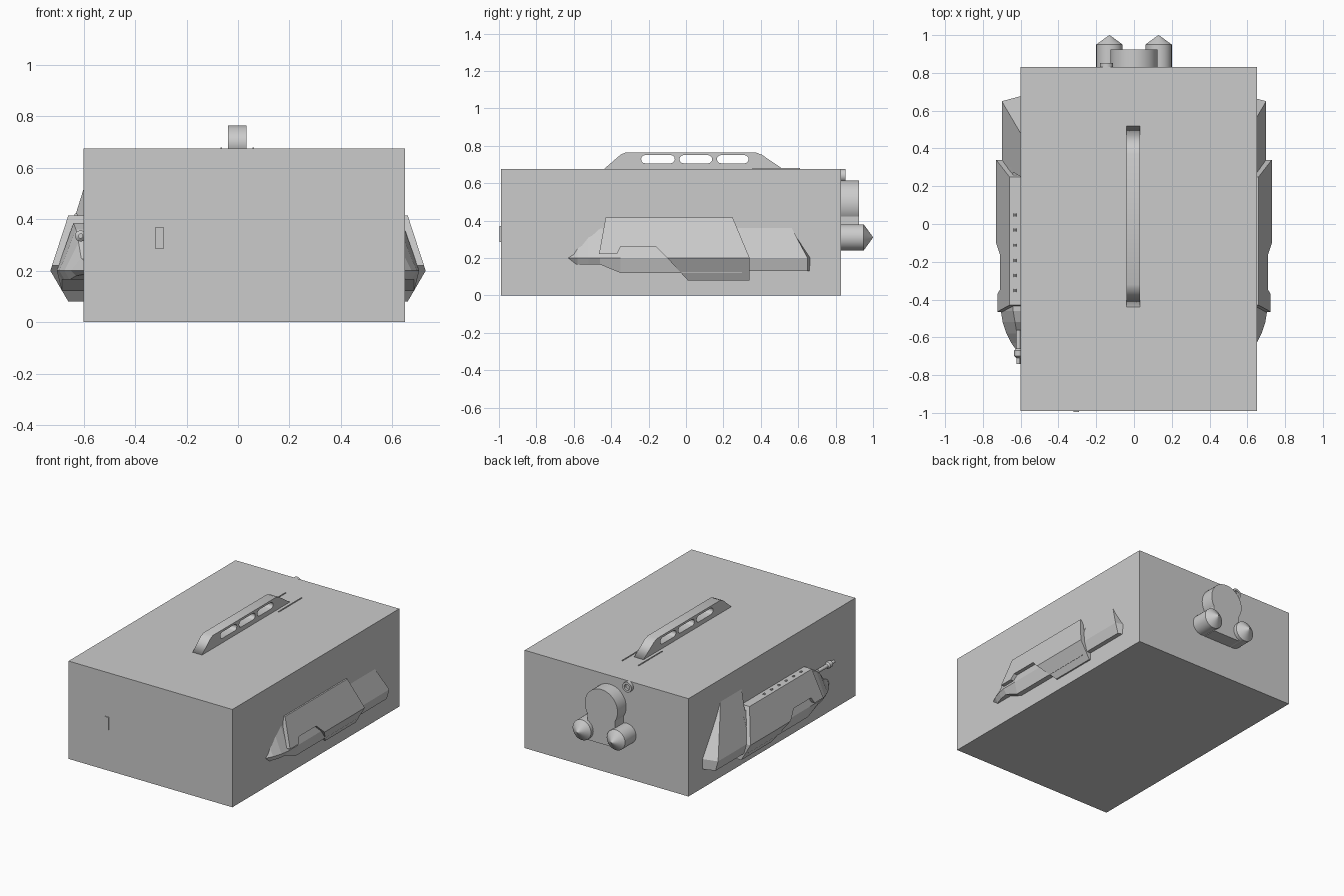
import bpy, bmesh, math
from mathutils import Matrix, Vector

cube = bpy.data.objects.get("Cube")
if cube:
    bpy.data.objects.remove(cube, do_unlink=True)

GREY = (0.6, 0.6, 0.6, 1)
mat = bpy.data.materials.new("light grey")
mat.use_nodes = True
mat.diffuse_color = GREY
mat.node_tree.nodes["Principled BSDF"].inputs["Base Color"].default_value = GREY


def finish(name, bm, mirrored=False):
    bmesh.ops.recalc_face_normals(bm, faces=bm.faces)
    mesh = bpy.data.meshes.new(name)
    bm.to_mesh(mesh)
    bm.free()
    mesh.materials.append(mat)
    obj = bpy.data.objects.new(name, mesh)
    bpy.context.collection.objects.link(obj)
    if mirrored:
        obj.modifiers.new("both_sides", 'MIRROR')
    return obj


def box(name, x, y, z):
    bm = bmesh.new()
    size = Vector((x[1] - x[0], y[1] - y[0], z[1] - z[0]))
    mid = Vector((sum(x), sum(y), sum(z))) / 2
    bmesh.ops.create_cube(bm, size=1, matrix=Matrix.Translation(mid) @ Matrix.Diagonal(size.to_4d()))
    return finish(name, bm)


def loft(name, rings, mirrored=False):
    """Skin a list of equal-length rings and cap both ends."""
    bm = bmesh.new()
    loops = [[bm.verts.new(p) for p in ring] for ring in rings]
    n = len(loops[0])
    for a, b in zip(loops, loops[1:]):
        for i in range(n):
            j = (i + 1) % n
            bm.faces.new((a[i], a[j], b[j], b[i]))
    bm.faces.new(loops[0])
    bm.faces.new(loops[-1])
    return finish(name, bm, mirrored)


def panel(name, outline, low, high, flare=0):
    """Side plate: a y-z outline lying on the slope low -> high, given as (x, z)."""
    def slope_x(z):
        return low[0] + (high[0] - low[0]) * (z - low[1]) / (high[1] - low[1])
    outer = [(slope_x(z), y, z) for y, z in outline]
    inner = [(0.55, y + (flare if y > 0.6 else 0), z) for y, z in outline]
    return loft(name, [outer, inner], True)


def turned(name, x, z, profile, sides=32, mirrored=False):
    """Round part along y, from (y, radius) pairs."""
    rings = [[(x + r * math.cos(t), y, z + r * math.sin(t))
              for t in (math.tau * i / sides for i in range(sides))] for y, r in profile]
    obj = loft(name, rings, mirrored)
    bpy.ops.object.select_all(action='DESELECT')
    obj.select_set(True)
    bpy.context.view_layer.objects.active = obj
    bpy.ops.object.shade_smooth_by_angle(angle=math.radians(35))
    return obj


# Main case
box("case", (-0.6, 0.65), (-0.99, 0.83), (0, 0.675))

# Side hulls: outer shell with a stepped notch, above and below the ridge
panel("shell_upper", [(-0.43, 0.415), (0.25, 0.415), (0.34, 0.2), (-0.1, 0.2),
                      (-0.16, 0.26), (-0.35, 0.26), (-0.37, 0.22), (-0.465, 0.22)],
      (0.73, 0.2), (0.66, 0.415))
panel("shell_lower", [(-0.1, 0.2), (0.34, 0.2), (0.34, 0.08), (0.01, 0.08)],
      (0.73, 0.2), (0.66, 0.08))

# Tail section behind the shell
panel("tail_upper", [(0.31, 0.2), (0.65, 0.2), (0.48, 0.52), (0.25, 0.52)],
      (0.7, 0.2), (0.6, 0.52), 0.04)
panel("tail_lower", [(0.31, 0.2), (0.65, 0.2), (0.65, 0.13), (0.31, 0.13)],
      (0.7, 0.2), (0.68, 0.13), 0.04)

# Core and tapered nose, as (y, shoulder x, shoulder z, ridge x, keel z)
stations = [(-0.7, 0.59, 0.23, 0.6, 0.19), (-0.63, 0.61, 0.25, 0.65, 0.18),
            (-0.58, 0.62, 0.31, 0.675, 0.165), (-0.52, 0.63, 0.36, 0.695, 0.165),
            (-0.46, 0.64, 0.385, 0.705, 0.165), (-0.35, 0.64, 0.39, 0.705, 0.12),
            (0.3, 0.64, 0.39, 0.705, 0.12)]
loft("hull_core", [[(0.55, y, top), (sx, y, top), (rx, y, 0.2), (rx - 0.02, y, keel), (0.55, y, keel)]
                   for y, sx, top, rx, keel in stations], True)

# Small nozzle at the nose and rivets on the shoulder
turned("nose_nozzle", 0.612, 0.335, [(-0.56, 0.012), (-0.66, 0.012), (-0.67, 0.022),
                                     (-0.7, 0.022), (-0.71, 0.01), (-0.74, 0.01)], 12, True)
for i in range(6):
    y = -0.36 + i * 0.08
    turned("shoulder_rivet", 0.63, 0.416, [(y, 0.007), (y + 0.015, 0.007)], 8, True)

# Handle with three rounded slots, filled from a flat outline
curve = bpy.data.curves.new("handle_outline", 'CURVE')
curve.dimensions = '2D'
curve.fill_mode = 'BOTH'
curve.extrude = 0.036


def add_outline(points):
    spline = curve.splines.new('POLY')
    spline.points.add(len(points) - 1)
    for point, (u, v) in zip(spline.points, points):
        point.co = (u, v, 0, 1)
    spline.use_cyclic_u = True


add_outline([(-0.44, 0.674), (-0.35, 0.752), (-0.32, 0.765), (0.37, 0.765), (0.405, 0.752), (0.52, 0.674)])
R = 0.022
for start, end in ((-0.24, -0.06), (-0.035, 0.14), (0.165, 0.335)):
    slot = []
    for centre, first in ((end - R, -90), (start + R, 90)):
        for k in range(7):
            a = math.radians(first + 30 * k)
            slot.append((centre + R * math.cos(a), 0.728 + R * math.sin(a)))
    add_outline(slot)
source = bpy.data.objects.new("handle_outline", curve)
bpy.context.collection.objects.link(source)
bpy.context.view_layer.update()
bm = bmesh.new()
evaluated = source.evaluated_get(bpy.context.evaluated_depsgraph_get())
bm.from_mesh(evaluated.to_mesh())
evaluated.to_mesh_clear()
bpy.data.objects.remove(source, do_unlink=True)
bmesh.ops.remove_doubles(bm, verts=bm.verts, dist=0.0001)
for v in bm.verts:
    v.co = (v.co.z - 0.003, v.co.x, v.co.y)
finish("handle", bm)

# Thin rails beside the handle
for x in (-0.065, 0.06):
    box("handle_rail", (x - 0.003, x + 0.003), (0.355, 0.61), (0.67, 0.68))

# Rear fitting: round housing, neck, two pointed feet and a small ring
turned("rear_housing", 0, 0.49, [(0.8, 0.125), (0.925, 0.125)], 40)
box("rear_neck", (-0.105, 0.105), (0.8, 0.925), (0.24, 0.43))
turned("pointed_foot", 0.13, 0.31, [(0.8, 0.07), (0.95, 0.07), (1.0, 0.001)], 32, True)
turned("rear_ring", -0.145, 0.64, [(0.82, 0.035), (0.852, 0.035), (0.852, 0.02), (0.835, 0.02)], 20)

# Front latch plate
box("front_latch", (-0.32, -0.29), (-0.996, -0.98), (0.285, 0.37))
